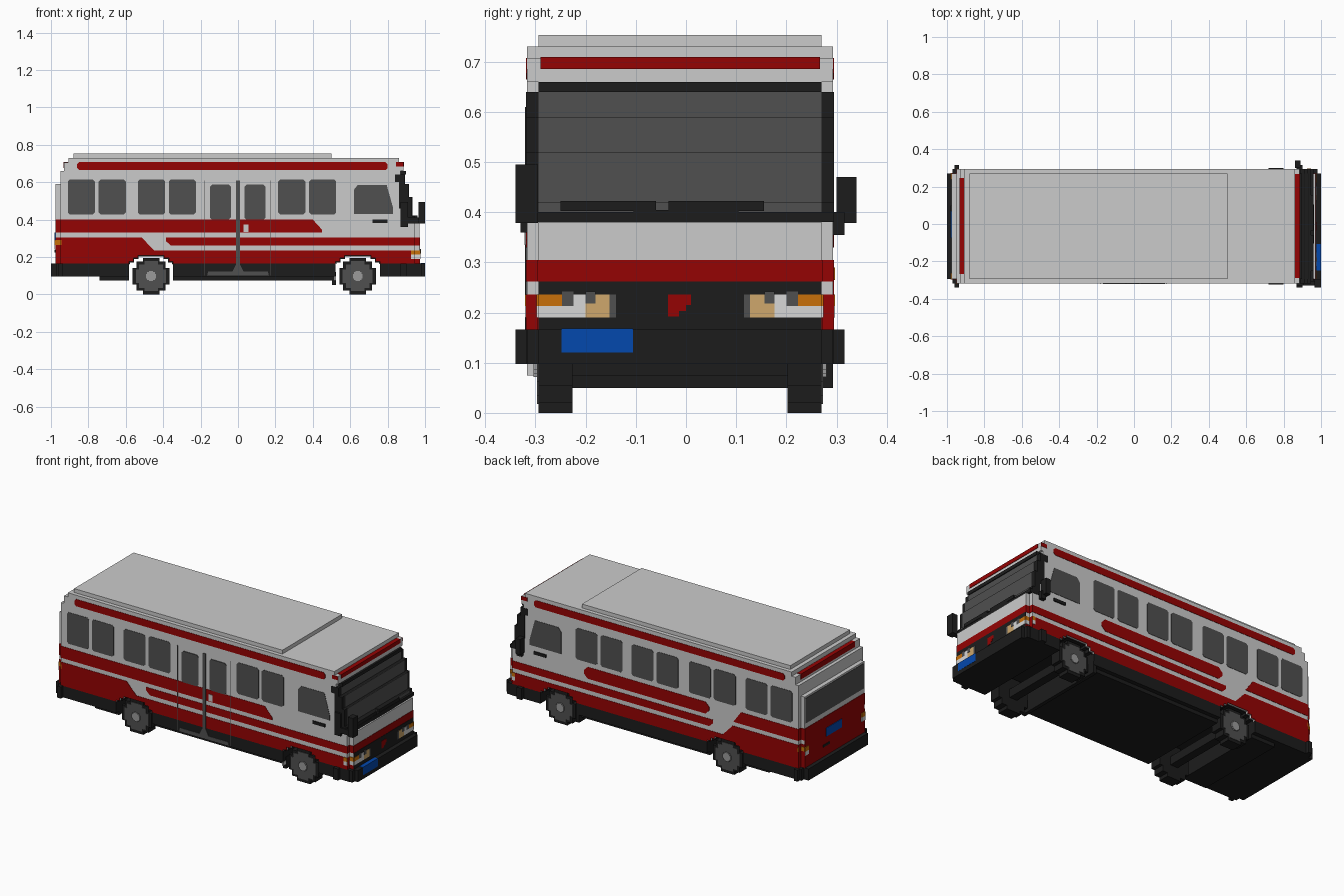
import bpy, bmesh

if "Cube" in bpy.data.objects:
    bpy.data.objects.remove(bpy.data.objects["Cube"], do_unlink=True)


def material(name, rgb):
    m = bpy.data.materials.new(name)
    m.use_nodes = True
    m.diffuse_color = (*rgb, 1)
    m.node_tree.nodes["Principled BSDF"].inputs["Base Color"].default_value = (*rgb, 1)
    return m


GREY = material("light grey paint", (0.60, 0.60, 0.60))
RED = material("dark red paint", (0.30, 0.001, 0.001))
BLACK = material("black trim", (0.012, 0.012, 0.012))
GLASS = material("dark grey glass", (0.08, 0.08, 0.08))
ORANGE = material("orange lamp", (0.58, 0.16, 0.003))
TAN = material("tan lamp", (0.62, 0.39, 0.15))
BLUE = material("blue plate", (0.001, 0.065, 0.42))
HUB = material("hub grey", (0.33, 0.33, 0.33))
LAMP = material("pale lamp", (0.68, 0.68, 0.68))

Y0, Y1 = -0.317, 0.293      # body sides
YC = (Y0 + Y1) / 2
STEP = 0.023                # inset of the stepped corners
T = 0.002                   # plate thickness


def prism(name, pts, y0, y1, mat):
    """Extrude an x-z outline from y0 to y1."""
    bm = bmesh.new()
    face = bm.faces.new([bm.verts.new((x, y0, z)) for x, z in pts])
    ext = bmesh.ops.extrude_face_region(bm, geom=[face])
    moved = [v for v in ext["geom"] if isinstance(v, bmesh.types.BMVert)]
    bmesh.ops.translate(bm, verts=moved, vec=(0, y1 - y0, 0))
    bmesh.ops.recalc_face_normals(bm, faces=bm.faces)
    me = bpy.data.meshes.new(name)
    bm.to_mesh(me)
    bm.free()
    me.materials.append(mat)
    ob = bpy.data.objects.new(name, me)
    bpy.context.collection.objects.link(ob)


def rect(x0, x1, z0, z1):
    return [(x0, z0), (x1, z0), (x1, z1), (x0, z1)]


def cut_rect(x0, x1, z0, z1, c=0.011):
    return [(x0 + c, z0), (x1 - c, z0), (x1, z0 + c), (x1, z1 - c),
            (x1 - c, z1), (x0 + c, z1), (x0, z1 - c), (x0, z0 + c)]


def box(name, x0, x1, y0, y1, z0, z1, mat):
    prism(name, rect(x0, x1, z0, z1), y0, y1, mat)


def side_plate(name, pts, side, mat, t=T, inset=0.0):
    """Thin plate on the door side (-1) or the driver side (1)."""
    y = Y0 + inset if side < 0 else Y1 - inset
    prism(name, pts, min(y, y + side * t), max(y, y + side * t), mat)


def end_band(name, end, z0, z1, mat):
    """Band wrapping the stepped corners at the front (1) or the rear (-1)."""
    step, tip = (0.945, 0.97) if end > 0 else (0.95, 0.975)
    for reach, inset in ((step, 0), (tip, STEP)):
        xa, xb = sorted((end * 0.93, end * (reach + T)))
        box(name, xa, xb, Y0 + inset - T, Y1 - inset + T, z0, z1, mat)


# Main body outline with stepped ends and wheel openings
WHEELS = {"rear": -0.465, "front": 0.64}
ARCH = [(0.118, 0.165), (0.118, 0.175), (0.095, 0.175), (0.095, 0.194), (0.07, 0.194), (0.07, 0.208)]
ARCH += [(-x, z) for x, z in reversed(ARCH)]
arches = [(cx + x, z) for cx in reversed(WHEELS.values()) for x, z in ARCH]
body = [(-0.975, 0.165), (-0.975, 0.59), (-0.95, 0.59), (-0.95, 0.66), (-0.93, 0.66),
        (-0.93, 0.705), (-0.905, 0.705), (-0.905, 0.73), (0.86, 0.73), (0.86, 0.707),
        (0.885, 0.707), (0.885, 0.66), (0.87, 0.66), (0.87, 0.59), (0.89, 0.59),
        (0.89, 0.52), (0.91, 0.52), (0.91, 0.42), (0.93, 0.42), (0.93, 0.38),
        (0.97, 0.38), (0.97, 0.165)] + arches
wide = list(dict.fromkeys((max(-0.95, min(0.945, x)), z) for x, z in body))
prism("body_shell", wide, Y0, Y1, GREY)
prism("body_ends", body, Y0 + STEP, Y1 - STEP, GREY)
box("roof_panel", -0.88, 0.5, Y0 + STEP, Y1 - STEP, 0.728, 0.753, GREY)

# Skirt, bumpers and underbody
for n, x0, x1 in (("rear", -0.97, -0.583), ("middle", -0.347, 0.522), ("front", 0.758, 0.96)):
    box(n + "_skirt", x0, x1, Y0 - T, Y1 + T, 0.097, 0.166, BLACK)
box("rear_bumper", -1.0, -0.95, Y0 + STEP, Y1 - STEP, 0.097, 0.166, BLACK)
box("front_bumper", 0.95, 0.98, Y0, Y1, 0.097, 0.166, BLACK)
box("front_bumper_face", 0.95, 1.0, Y0 + STEP, Y1 - STEP, 0.097, 0.166, BLACK)
for n, x0, x1 in (("rear", -0.96, -0.935), ("front", 0.868, 0.9)):
    box(n + "_bumper_end", x0, x1, Y0 - STEP, Y1 + STEP, 0.097, 0.166, BLACK)
box("underbody", -0.347, 0.522, Y0 + STEP, Y1 - STEP, 0.075, 0.12, BLACK)
box("rear_underbody", -0.74, -0.583, Y0 + STEP, Y1 - STEP, 0.075, 0.12, BLACK)
box("front_mudguard", 0.503, 0.525, Y0 + STEP, Y1, 0.05, 0.12, BLACK)
for side in (Y0, Y1 - STEP):
    box("mudguard_bracket", 0.512, 0.5235, side, side + STEP, 0.075, 0.099, GREY)

# Stepped wheels, wells and axles
QUARTER = [(1, 0.45), (0.79, 0.45), (0.79, 0.79), (0.45, 0.79), (0.45, 1)]
ROUND = QUARTER + [(-x, z) for x, z in reversed(QUARTER)]
ROUND += [(-x, -z) for x, z in ROUND]
for n, cx in WHEELS.items():
    liner = [(cx + x, z) for x, z in ARCH]
    liner += [(cx + x * 0.96, z - 0.005) for x, z in reversed(ARCH)]
    prism(n + "_well_liner", liner, Y0 + 0.012, Y1 - 0.012, BLACK)
    box(n + "_axle", cx - 0.025, cx + 0.025, -0.24, 0.22, 0.075, 0.125, BLACK)
    for side in (-1, 1):
        out = YC + side * 0.282
        for part, r, inner, outer, mat in (("tyre", 0.098, -0.068, 0, BLACK),
                                           ("rim", 0.08, -0.02, 0.003, GLASS),
                                           ("hub", 0.026, -0.02, 0.01, HUB)):
            ya, yb = sorted((out + side * inner, out + side * outer))
            prism(f"{n}_{part}", [(cx + r * x, 0.098 + r * z) for x, z in ROUND], ya, yb, mat)

# Painted stripes on both sides
for s in (-1, 1):
    side_plate("roof_stripe", cut_rect(-0.86, 0.80, 0.665, 0.707), s, RED)
    side_plate("roof_corner_mark", rect(0.845, 0.885, 0.685, 0.707), s, RED)
    side_plate("lower_red_band", [(-0.95, 0.165), (-0.95, 0.305), (-0.515, 0.305), (-0.45, 0.236),
                                  (0.945, 0.236), (0.945, 0.165)] + arches, s, RED)
    side_plate("middle_red_stripe", [(-0.36, 0.262), (0.945, 0.262), (0.945, 0.305),
                                     (-0.385, 0.305), (-0.385, 0.285)], s, RED)
side_plate("upper_red_stripe", [(-0.95, 0.33), (0.45, 0.33), (0.45, 0.345),
                                (0.40, 0.40), (-0.95, 0.40)], -1, RED)
side_plate("upper_red_stripe", cut_rect(-0.36, 0.47, 0.33, 0.40, 0.025), 1, RED)
side_plate("rear_upper_stripe", [(-0.95, 0.33), (-0.52, 0.33), (-0.57, 0.40), (-0.95, 0.40)], 1, RED)

# Side windows in pairs
PAIRS = {-1: (-0.755, -0.38, 0.37), 1: (-0.755, -0.38, 0.0, 0.37)}
for s, centres in PAIRS.items():
    for c in centres:
        for x0 in (c - 0.155, c + 0.01):
            side_plate("side_window", cut_rect(x0, x0 + 0.145, 0.427, 0.615), s, GLASS)
    side_plate("driver_window", [(0.62, 0.43), (0.83, 0.43), (0.83, 0.46), (0.795, 0.585),
                                 (0.64, 0.585), (0.62, 0.56)], s, GLASS)
    side_plate("driver_handle", rect(0.72, 0.80, 0.382, 0.4), s, BLACK, 0.006)

# Double entrance door
for x0 in (-0.15, 0.035):
    side_plate("door_window", cut_rect(x0, x0 + 0.112, 0.40, 0.587), -1, GLASS, 0.004)
for x0 in (-0.18, 0.17):
    side_plate("door_gap", rect(x0, x0 + 0.003, 0.1, 0.61), -1, GLASS, 0.003)
side_plate("door_seal", [(-0.165, 0.1), (0.165, 0.1), (0.16, 0.122), (0.03, 0.122), (0.01, 0.16),
                         (0.01, 0.61), (-0.01, 0.61), (-0.01, 0.16), (-0.03, 0.122),
                         (-0.16, 0.122)], -1, GLASS, 0.004)
side_plate("door_handle", rect(0.03, 0.055, 0.335, 0.375), -1, GREY, 0.005)

# Stepped windscreen with black surround
surround = [(0.84, 0.64), (0.84, 0.60), (0.862, 0.60), (0.862, 0.46), (0.895, 0.45), (0.895, 0.38),
            (0.96, 0.38), (0.96, 0.40), (0.945, 0.40), (0.945, 0.42), (0.93, 0.42), (0.93, 0.52),
            (0.912, 0.52), (0.912, 0.59), (0.89, 0.59), (0.89, 0.64)]
prism("windscreen_surround", surround, Y0 - T, Y1 + T, BLACK)
box("windscreen_header", 0.86, 0.897, Y0 + STEP, Y1 - STEP, 0.64, 0.66, BLACK)
for x, z0, z1 in ((0.89, 0.59, 0.64), (0.912, 0.52, 0.59), (0.93, 0.42, 0.52), (0.945, 0.40, 0.42)):
    box("windscreen_glass", x, x + T, Y0 + STEP, Y1 - STEP, z0, z1, GLASS)
for y0, y1 in ((-0.25, -0.06), (-0.035, 0.155)):
    box("wiper", 0.93, 0.96, y0, y1, 0.402, 0.422, BLACK)
box("wiper_base", 0.945, 0.962, -0.105, 0.105, 0.38, 0.404, BLACK)

# Front face: bands, grille, lamps and plate
F = 0.97
box("front_roof_stripe", 0.862, 0.888, -0.29, 0.267, 0.685, 0.709, RED)
end_band("front_red_band", 1, 0.262, 0.305, RED)
end_band("front_corner_red", 1, 0.165, 0.236, RED)
box("front_grille", F, F + 2 * T, Y0 + STEP, Y1 - STEP, 0.165, 0.262, BLACK)
for s in (-1, 1):
    for n, a, b, z0, z1, mat in (("indicator", 0.235, 0.282, 0.213, 0.236, ORANGE),
                                 ("headlamp", 0.188, 0.282, 0.19, 0.213, LAMP),
                                 ("headlamp_top", 0.188, 0.212, 0.213, 0.236, LAMP),
                                 ("headlamp_rim", 0.212, 0.235, 0.213, 0.242, GLASS),
                                 ("inner_lamp", 0.14, 0.188, 0.19, 0.236, TAN),
                                 ("lamp_cap", 0.168, 0.188, 0.218, 0.242, GLASS),
                                 ("lamp_edge", 0.128, 0.14, 0.19, 0.236, GLASS)):
        ya, yb = sorted((YC + s * a, YC + s * b))
        tip = F + (4 if n == "lamp_cap" else 3) * T
        box("front_" + n, F + T, tip, ya, yb, z0, z1, mat)
    # Lamps continuing around the corners
    for x0, x1, inset in ((0.925, 0.947, 0), (0.947, 0.973, STEP)):
        side_plate("side_indicator", rect(x0, x1, 0.213, 0.236), s, ORANGE, 2 * T, inset)
        side_plate("side_lamp", rect(x0, x1, 0.19, 0.213), s, LAMP, 2 * T, inset)
    side_plate("rear_side_marker", rect(-0.977, -0.95, 0.265, 0.29), s, ORANGE, 2 * T, STEP)
    side_plate("rear_side_marker", rect(-0.952, -0.945, 0.265, 0.29), s, ORANGE, 2 * T)
for y1, z0, z1 in ((0.01, 0.215, 0.236), (0.0, 0.203, 0.215), (-0.014, 0.192, 0.203)):
    box("front_badge", F, F + 3 * T, -0.036, y1, z0, z1, RED)
box("front_plate", 0.977, 1.001, -0.248, -0.106, 0.12, 0.168, BLUE)

# Door mirrors
box("door_side_mirror", 0.965, 1.0, -0.34, -0.295, 0.378, 0.495, BLACK)
box("door_side_mirror_arm", 0.9, 0.97, -0.328, -0.305, 0.378, 0.41, BLACK)
box("door_side_mirror_base", 0.87, 0.91, -0.33, -0.3, 0.36, 0.495, BLACK)
box("driver_side_mirror", 0.86, 0.89, 0.3, 0.34, 0.378, 0.47, BLACK)
box("driver_side_mirror_base", 0.87, 0.9, 0.285, 0.316, 0.355, 0.4, BLACK)

# Rear face
R = -0.975
end_band("rear_red_band", -1, 0.165, 0.305, RED)
end_band("rear_upper_red_band", -1, 0.33, 0.40, RED)
box("rear_red_panel", R - T, R, Y0 + STEP, Y1 - STEP, 0.30, 0.335, RED)
box("rear_window", R - T, R, Y0 + 0.03, Y1 - 0.03, 0.43, 0.58, GLASS)
box("rear_roof_stripe", -0.933, -0.908, -0.267, 0.245, 0.675, 0.707, RED)
box("rear_plate", R - 3 * T, R - T, -0.075, 0.07, 0.28, 0.33, BLUE)
box("rear_latch", R - 3 * T, R - T, 0.04, 0.10, 0.225, 0.238, BLACK)
for s in (-1, 1):
    for n, z0, z1, mat in (("indicator", 0.265, 0.29, ORANGE), ("reverse_lamp", 0.24, 0.265, LAMP)):
        ya, yb = sorted((YC + s * 0.25, YC + s * 0.284))
        box("rear_" + n, R - 3 * T, R - T, ya, yb, z0, z1, mat)
